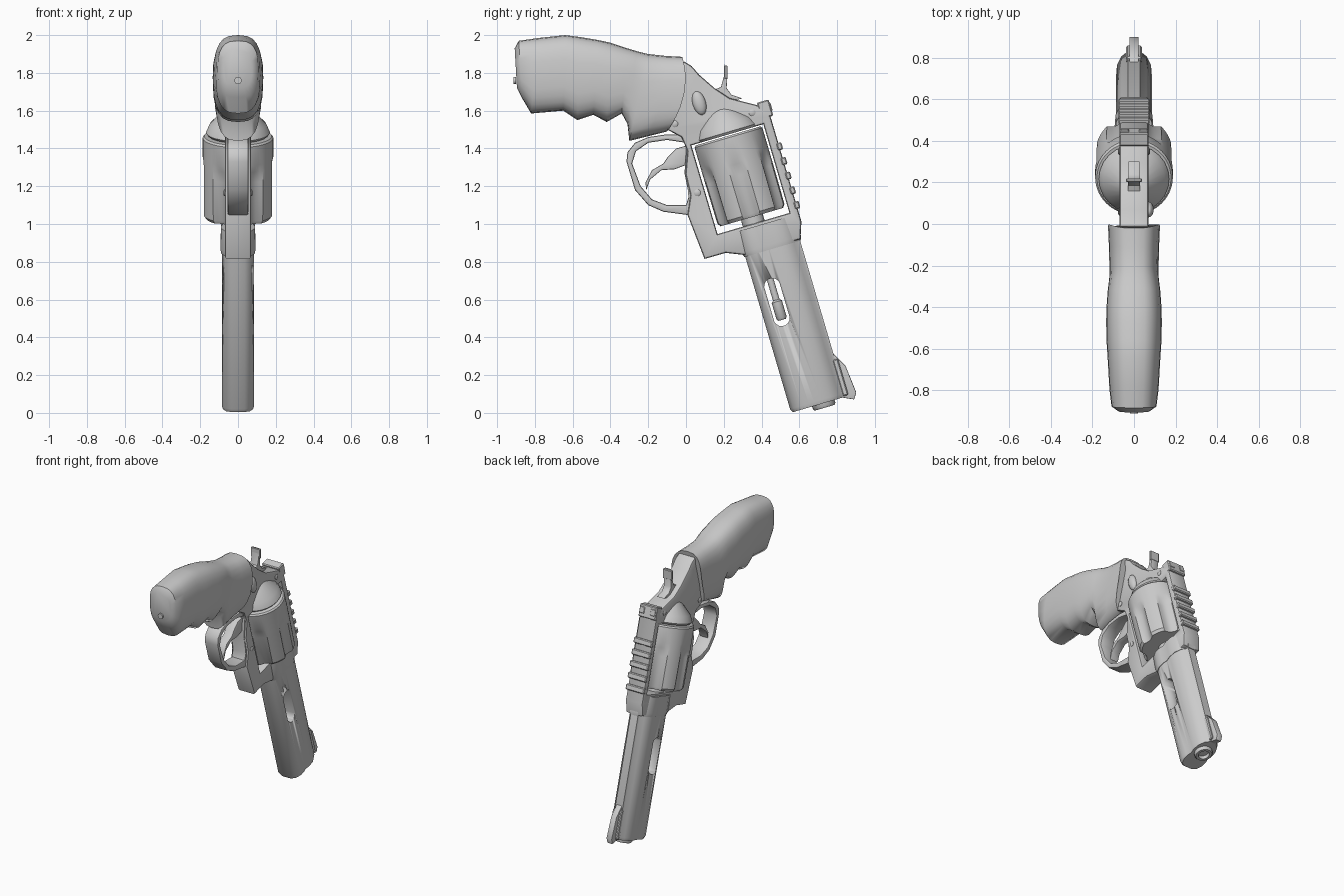
import bpy
import bmesh
from math import sin, cos, pi, radians
from mathutils import Matrix, Vector

if "Cube" in bpy.data.objects:
    bpy.data.objects.remove(bpy.data.objects["Cube"])

steel = bpy.data.materials.new("plain_grey")
steel.use_nodes = True
GREY = (0.6, 0.6, 0.6, 1)
steel.diffuse_color = GREY
steel.node_tree.nodes["Principled BSDF"].inputs["Base Color"].default_value = GREY

# Barrel frame: local y points to the top strap, local z back along the bore
TILT = radians(16.4)
BORE = Matrix.Translation((0, 0.283, 1.26)) @ Matrix.Rotation(TILT, 4, 'X')
# Side plane: profile x becomes y, profile y becomes z, thickness runs along x
SIDE = Matrix(((0, 0, 1, 0), (1, 0, 0, 0), (0, 1, 0, 0), (0, 0, 0, 1)))


def finish(name, bm, matrix=Matrix(), angle=40):
    """Turn a bmesh into a shaded, coloured object."""
    bmesh.ops.remove_doubles(bm, verts=bm.verts, dist=0.0002)
    bmesh.ops.transform(bm, matrix=matrix, verts=bm.verts)
    bmesh.ops.recalc_face_normals(bm, faces=bm.faces)
    me = bpy.data.meshes.new(name)
    bm.to_mesh(me)
    bm.free()
    me.materials.clear()
    me.materials.append(steel)
    me.shade_smooth()
    me.set_sharp_from_angle(angle=radians(angle))
    ob = bpy.data.objects.new(name, me)
    bpy.context.collection.objects.link(ob)
    return ob


def loft(name, rings, matrix=Matrix(), angle=40):
    """Skin a list of equal rings and cap both ends."""
    bm = bmesh.new()
    rows = [[bm.verts.new(p) for p in ring] for ring in rings]
    n = len(rows[0])
    for a, b in zip(rows, rows[1:]):
        for i in range(n):
            j = (i + 1) % n
            bm.faces.new((a[i], a[j], b[j], b[i]))
    bm.faces.new(rows[0])
    bm.faces.new(rows[-1])
    return finish(name, bm, matrix, angle)


def plate(name, loops, half, bevel=0.012, matrix=SIDE):
    """Extrude a side profile, with optional holes and rounded edges."""
    cu = bpy.data.curves.new(name + "_profile", 'CURVE')
    cu.dimensions = '2D'
    cu.fill_mode = 'BOTH'
    cu.extrude = half - bevel
    cu.bevel_depth = bevel
    cu.bevel_resolution = 1
    cu.offset = -bevel
    for loop in loops:
        sp = cu.splines.new('POLY')
        sp.points.add(len(loop) - 1)
        for pt, (a, b) in zip(sp.points, loop):
            pt.co = (a, b, 0, 1)
        sp.use_cyclic_u = True
    tmp = bpy.data.objects.new(name + "_tmp", cu)
    bpy.context.collection.objects.link(tmp)
    dg = bpy.context.evaluated_depsgraph_get()
    me = bpy.data.meshes.new_from_object(tmp.evaluated_get(dg))
    bm = bmesh.new()
    bm.from_mesh(me)
    bpy.data.objects.remove(tmp)
    bpy.data.meshes.remove(me)
    return finish(name, bm, matrix)


def lathe(name, profile, y=0, matrix=BORE, n=24):
    """Round part along the bore from (radius, z) pairs."""
    return loft(name, [[(r * cos(2 * pi * i / n), y + r * sin(2 * pi * i / n), z)
                        for i in range(n)] for r, z in profile], matrix)


def box(name, centre, size, matrix=BORE, bevel=0.006):
    bm = bmesh.new()
    bmesh.ops.create_cube(bm, size=1)
    bmesh.ops.scale(bm, vec=size, verts=bm.verts)
    bmesh.ops.bevel(bm, geom=bm.edges[:], offset=bevel, segments=1, affect='EDGES')
    bmesh.ops.translate(bm, vec=centre, verts=bm.verts)
    return finish(name, bm, matrix, 25)


def to_side(y, z):
    p = BORE @ Vector((0, y, z))
    return p.y, p.z


# Grip: rounded sections from lower point to upper point, half width, bow
def grip_ring(low, top, w, bow=0, n=24):
    low, top = Vector(low), Vector(top)
    ring = []
    for i in range(n):
        t = 2 * pi * i / n
        s, c = sin(t), cos(t)
        up = abs(s) ** 0.75 * (1 if s > 0 else -1)
        across = abs(c) ** 0.7 * (1 if c > 0 else -1)
        p = low.lerp(top, 0.5 + up / 2)
        ring.append((w * across, p.x + bow * (1 - up * up), p.y))
    return ring


grip_sections = [
    ((-.895, 1.72), (-.907, 1.93), .075), ((-.87, 1.67), (-.885, 1.97), .108),
    ((-.82, 1.585), (-.78, 1.985), .118), ((-.65, 1.60), (-.64, 2.0), .127),
    ((-.575, 1.55), (-.56, 1.99), .132), ((-.49, 1.578), (-.47, 1.975), .134),
    ((-.42, 1.54), (-.40, 1.96), .133), ((-.34, 1.585), (-.31, 1.93), .127),
    ((-.31, 1.53), (-.26, 1.915), .122), ((-.30, 1.44), (-.2, 1.9), .118),
    ((-.2, 1.465), (-.11, 1.89), .12, .03), ((-.1, 1.49), (-.02, 1.885), .125, .05)]
loft("grip", [grip_ring(*s) for s in grip_sections], angle=50)
lathe("butt_screw", [(.02, 0), (.02, .012)], n=10,
      matrix=Matrix.Translation((0, -.9, 1.76)) @ Matrix.Rotation(pi / 2, 4, 'X'))

# Frame with the cylinder window
outline = [(-.1, 1.8), (-.01, 1.86), (.03, 1.836), (.07, 1.79), (.15, 1.72),
           (.23, 1.667), (.294, 1.65), (.373, 1.63), (.45, 1.6), to_side(.245, .25),
           to_side(.245, -.33), (.606, .92), (.537, .90), (.31, .836), (.21, .847),
           (.098, .815), (.008, 1.048), (.024, 1.153), (-.003, 1.265),
           (.008, 1.386), (-.024, 1.46), (-.1, 1.5)]
window = [to_side(*p) for p in ((-.2, .222), (.197, .222), (.197, -.268), (-.2, -.268))]
plate("frame", [outline, window], .07, .014)
lathe("recoil_shield", [(.16, .222), (.17, .235), (.15, .28), (.07, .36)])

# Trigger guard and trigger
guard_out = [(.03, 1.47), (-.1, 1.475), (-.2, 1.46), (-.27, 1.43), (-.31, 1.38),
             (-.315, 1.33), (-.27, 1.18), (-.2, 1.1), (-.12, 1.065), (.03, 1.045)]
guard_in = [(0, 1.43), (-.1, 1.445), (-.2, 1.43), (-.265, 1.385), (-.285, 1.32),
            (-.24, 1.2), (-.18, 1.13), (-.1, 1.1), (0, 1.1), (.016, 1.15),
            (-.008, 1.27), (0, 1.38)]
plate("trigger_guard", [guard_out, guard_in], .055, .009)
plate("trigger", [[(.02, 1.42), (-.05, 1.4), (-.1, 1.35), (-.12, 1.32), (-.18, 1.285),
                   (-.215, 1.22), (-.21, 1.18), (-.19, 1.235), (-.13, 1.285),
                   (-.06, 1.29), (.02, 1.32)]], .035, .006)

# Hammer with a broad spur
plate("hammer", [[(.205, 1.845), (.22, 1.79), (.215, 1.72), (.24, 1.685), (.3, 1.665),
                  (.2, 1.64), (.12, 1.7), (.185, 1.725), (.2, 1.78)]], .03, .004)
box("hammer_spur", (0, .211, 1.805), (.075, .018, .07), Matrix(), .004)


# Fluted cylinder
def drum_ring(z, r, flute, n=72):
    ring = []
    for i in range(n):
        t = 2 * pi * i / n
        rr = r - flute * max(0, cos(6 * t)) ** 0.8
        ring.append((rr * cos(t), rr * sin(t), z))
    return ring


loft("cylinder", [drum_ring(*s) for s in (
    (.215, .178, 0), (.205, .187, 0), (.1, .187, 0), (.06, .187, .014),
    (0, .187, .024), (-.215, .185, .026), (-.233, .172, .02))], BORE, 35)
lathe("crane_collar", [(.06, -.22), (.06, -.3)])
lathe("ejector_rod", [(.018, -.2), (.018, -.69), (.028, -.7), (.028, -.79), (.02, -.8)])

# Barrel with full underlug
half_section = [(.035, -.093), (.068, -.075), (.086, -.03), (.086, .01), (.078, .04),
                (.086, .08), (.082, .13), (.06, .175), (.035, .195), (.03, .21)]
section = half_section + [(-x, y) for x, y in reversed(half_section)]


def barrel_ring(z, k=1):
    return [(x * k, .06 + (y - .06) * k, z) for x, y in section]


barrel = loft("barrel", [barrel_ring(-.36), barrel_ring(-1.265),
                         barrel_ring(-1.285, .93)], BORE)
loft("barrel_collar", [barrel_ring(-.285, 1.04), barrel_ring(-.4, 1.08),
                       barrel_ring(-.425, 1.03)], BORE)

# Slot through the underlug
slot = [to_side(.043 * cos(t), (-.615 if sin(t) >= 0 else -.79) + .043 * sin(t))
        for t in [pi * (i + .5) / 8 for i in range(16)]]
cutter = plate("slot_cutter", [slot], .2, 0)
mod = barrel.modifiers.new("slot", 'BOOLEAN')
mod.operation = 'DIFFERENCE'
mod.solver = 'EXACT'
mod.object = cutter
cutter.hide_render = True
cutter.hide_viewport = True
cut_mesh = bpy.data.meshes.new_from_object(
    barrel.evaluated_get(bpy.context.evaluated_depsgraph_get()))
barrel.modifiers.clear()
barrel.data = cut_mesh
bpy.data.objects.remove(cutter)

# Muzzle crown with a bore recess
lathe("muzzle_crown", [(.062, -1.25), (.062, -1.3), (.055, -1.31), (.038, -1.31),
                       (.034, -1.27)], y=.085)

# Sights
plate("front_sight", [[to_side(*p) for p in (
    (.19, -1.04), (.21, -1.05), (.253, -1.127), (.26, -1.195), (.268, -1.28),
    (.247, -1.312), (.19, -1.285))]], .022, .004)
box("front_sight_base", (0, .21, -1.18), (.075, .03, .2))
box("rear_sight", (0, .228, .295), (.14, .065, .09))
for side in (-1, 1):
    box("rear_sight_post", (side * .045, .255, .3), (.04, .02, .045), bevel=.003)

# Ribs across the top strap
for i in range(5):
    box("strap_rib", (0, .247, .085 - .081 * i), (.15, .028, .04))

# Screws on both sides, release latch on the left
for side in (-1, 1):
    for y, z in ((.06, 1.165), (.35, 1.59), (-.06, 1.53)):
        lathe("frame_screw", [(.018, .06), (.018, .072), (.012, .076)], n=12,
              matrix=Matrix.Translation((0, y, z)) @ Matrix.Rotation(side * pi / 2, 4, 'Y'))
bm = bmesh.new()
bmesh.ops.create_uvsphere(bm, u_segments=16, v_segments=10, radius=1)
bmesh.ops.scale(bm, vec=(.025, .035, .065), verts=bm.verts)
finish("release_latch", bm, Matrix.Translation((.07, .07, 1.64)) @ Matrix.Rotation(TILT, 4, 'X'))
